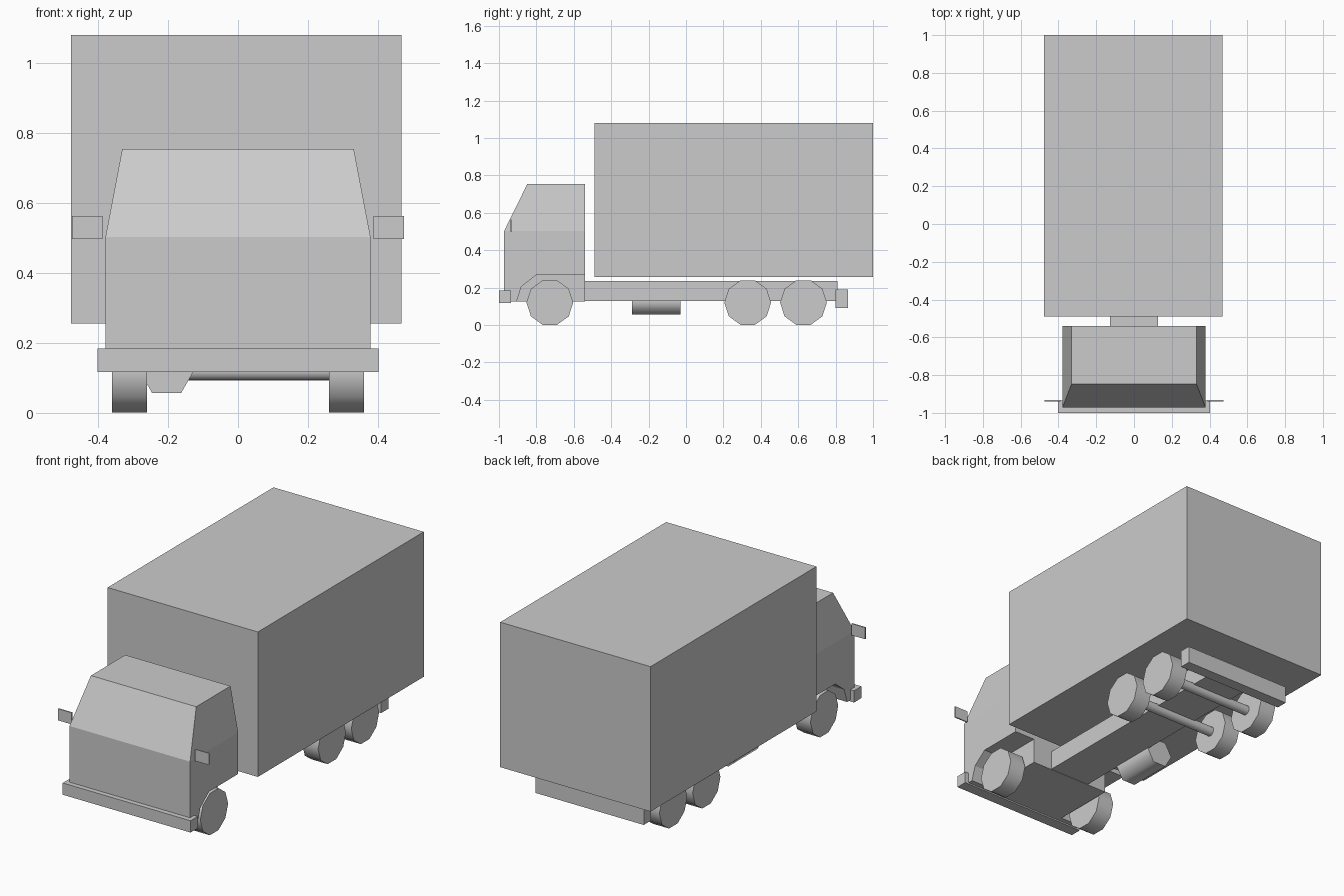
import bpy, bmesh, math
from mathutils import Matrix

cube = bpy.data.objects.get("Cube")
if cube:
    bpy.data.objects.remove(cube, do_unlink=True)

grey = bpy.data.materials.new("light grey")
grey.use_nodes = True
grey.diffuse_color = (0.6, 0.6, 0.6, 1)
grey.node_tree.nodes["Principled BSDF"].inputs["Base Color"].default_value = (0.6, 0.6, 0.6, 1)


def make(name, bm):
    bmesh.ops.recalc_face_normals(bm, faces=bm.faces)
    mesh = bpy.data.meshes.new(name)
    bm.to_mesh(mesh)
    bm.free()
    mesh.materials.append(grey)
    obj = bpy.data.objects.new(name, mesh)
    bpy.context.collection.objects.link(obj)
    return obj


def box(name, x, y, z):
    """Box from (min, max) pairs."""
    bm = bmesh.new()
    bmesh.ops.create_cube(bm, size=1)
    for v in bm.verts:
        v.co = [a + (b - a) * (c + 0.5) for (a, b), c in zip((x, y, z), v.co)]
    return make(name, bm)


def prism(name, profile, x0, x1):
    """Side profile of (y, z) points extruded along x."""
    bm = bmesh.new()
    face = bm.faces.new([bm.verts.new((x0, y, z)) for y, z in profile])
    ext = bmesh.ops.extrude_face_region(bm, geom=[face])
    moved = [g for g in ext["geom"] if isinstance(g, bmesh.types.BMVert)]
    bmesh.ops.translate(bm, verts=moved, vec=(x1 - x0, 0, 0))
    return make(name, bm)


def cylinder(name, centre, radius, length, sides, axis, smooth):
    bm = bmesh.new()
    bmesh.ops.create_cone(bm, cap_ends=True, segments=sides, radius1=radius,
                          radius2=radius, depth=length)
    # Put a vertex on the horizontal axis so the top and bottom stay flat
    first = min(math.atan2(v.co.y, v.co.x) % (math.tau / sides) for v in bm.verts)
    bm.transform(Matrix.Rotation(-first, 4, "Z"))
    turn = Matrix.Rotation(math.pi / 2, 4, "X")
    if axis == "x":
        turn = Matrix.Rotation(math.pi / 2, 4, "Z") @ turn
    bm.transform(Matrix.Translation(centre) @ turn)
    obj = make(name, bm)
    bpy.ops.object.select_all(action="DESELECT")
    obj.select_set(True)
    bpy.context.view_layer.objects.active = obj
    bpy.ops.object.shade_smooth_by_angle(angle=math.radians(smooth))
    return obj


# Cab: upright lower body, then a tapered upper half
bm = bmesh.new()
rings = []
for half, front, z in ((0.379, -0.972, 0.125), (0.379, -0.972, 0.503), (0.331, -0.848, 0.755)):
    rings.append([bm.verts.new(p) for p in ((-half, front, z), (half, front, z),
                                            (half, -0.54, z), (-half, -0.54, z))])
for low, high in zip(rings, rings[1:]):
    for i in range(4):
        j = (i + 1) % 4
        bm.faces.new((low[i], low[j], high[j], high[i]))
bm.faces.new(rings[0])
bm.faces.new(rings[-1])
cab = make("cab", bm)

# Wheel arches cut from both sides of the cab, open towards the back
arch = [(-0.93, 0.05), (-0.88, 0.205), (-0.8, 0.268), (-0.5, 0.268), (-0.5, 0.05)]
for side in (-1, 1):
    cutter = prism("arch_cutter", arch, side * 0.25, side * 0.45)
    cutter.hide_render = True
    mod = cab.modifiers.new("arch", "BOOLEAN")
    mod.operation = "DIFFERENCE"
    mod.solver = "EXACT"
    mod.object = cutter
    bpy.context.view_layer.objects.active = cab
    bpy.ops.object.modifier_apply(modifier=mod.name)
    bpy.data.objects.remove(cutter, do_unlink=True)

# Body, frame and bumpers
box("cargo_box", (-0.477, 0.468), (-0.49, 1.0), (0.256, 1.08))
box("chassis", (-0.128, 0.128), (-0.54, 0.81), (0.127, 0.236))
box("front_bumper", (-0.402, 0.402), (-1.0, -0.935), (0.117, 0.184))
box("rear_bumper", (-0.34, 0.34), (0.8, 0.865), (0.092, 0.19))

# Wheels, axles and mirrors
for side, label in ((-1, "right"), (1, "left")):
    for row, y in (("front", -0.728), ("middle", 0.33), ("rear", 0.628)):
        cylinder(f"{row}_{label}_wheel", (side * 0.31, y, 0.12), 0.125, 0.1, 10, "x", 40)
    box(f"{label}_mirror", sorted((side * 0.388, side * 0.474)), (-0.939, -0.932), (0.497, 0.563))
for row, y in (("middle", 0.33), ("rear", 0.628)):
    cylinder(f"{row}_axle", (0, y, 0.12), 0.028, 0.54, 10, "x", 40)

# Fuel tank hung beside the frame
cylinder("fuel_tank", (-0.204, -0.16, 0.129), 0.083, 0.26, 6, "y", 65)
